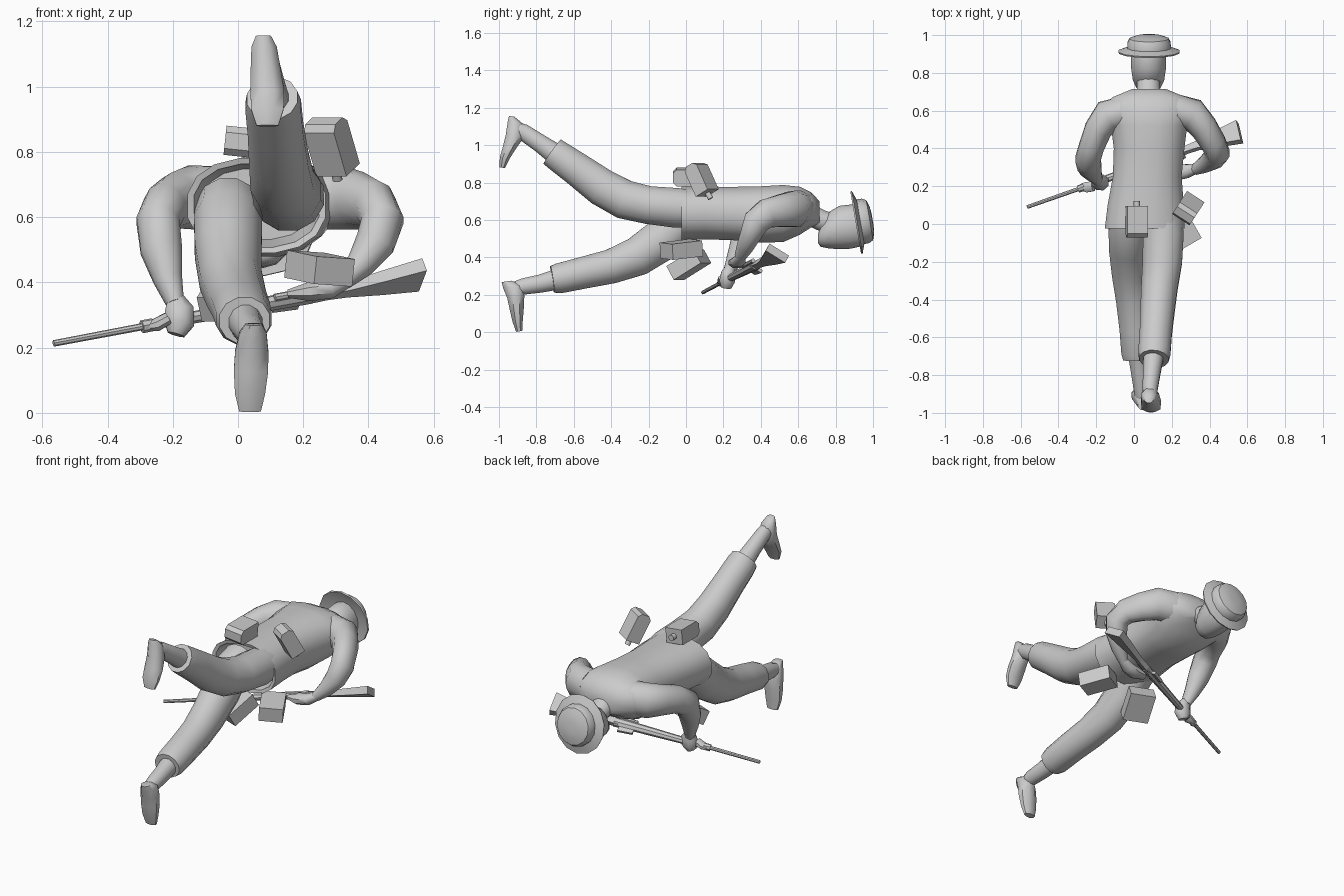
import bpy, bmesh, math
from mathutils import Vector, Matrix

grey = bpy.data.materials.new("plain grey")
grey.diffuse_color = (0.6, 0.6, 0.6, 1)


def finish(name, bm, smooth=None):
    bmesh.ops.recalc_face_normals(bm, faces=bm.faces)
    me = bpy.data.meshes.new(name)
    bm.to_mesh(me)
    bm.free()
    ob = bpy.data.objects.new(name, me)
    bpy.context.collection.objects.link(ob)
    me.materials.append(grey)
    if smooth:
        bpy.ops.object.select_all(action='DESELECT')
        ob.select_set(True)
        bpy.context.view_layer.objects.active = ob
        bpy.ops.object.shade_smooth_by_angle(angle=math.radians(smooth))
    return ob


def loft(name, rings, ref=(1, 0, 0), axis=None, n=12, power=1.0, smooth=50):
    """rings: (x, y, z, half size along ref, half size across)"""
    bm = bmesh.new()
    c = [Vector(r[:3]) for r in rings]
    loops = []
    for i, r in enumerate(rings):
        t = Vector(axis) if axis else c[min(i + 1, len(c) - 1)] - c[max(i - 1, 0)]
        t.normalize()
        u = Vector(ref)
        u = (u - t * u.dot(t)).normalized()
        v = t.cross(u)
        loop = []
        for k in range(n):
            a = 2 * math.pi * (k + 0.5) / n
            p, q = math.cos(a), math.sin(a)
            p = math.copysign(abs(p) ** power, p)
            q = math.copysign(abs(q) ** power, q)
            loop.append(bm.verts.new(c[i] + u * p * r[3] + v * q * r[4]))
        loops.append(loop)
    for a, b in zip(loops, loops[1:]):
        for k in range(n):
            bm.faces.new((a[k], a[(k + 1) % n], b[(k + 1) % n], b[k]))
    bm.faces.new(loops[0])
    bm.faces.new(loops[-1])
    return finish(name, bm, smooth)


def box(name, loc, size, rot, bevel=0.0):
    bm = bmesh.new()
    bmesh.ops.create_cube(bm, size=1)
    bmesh.ops.scale(bm, vec=size, verts=bm.verts)
    if bevel:
        ends = [e for e in bm.edges if abs(e.verts[0].co.z - e.verts[1].co.z) < 1e-5
                and e.verts[0].co.z > 0 and abs(e.verts[0].co.x - e.verts[1].co.x) > 1e-5]
        bmesh.ops.bevel(bm, geom=ends, offset=bevel, segments=1, affect='EDGES')
    m = Matrix.Identity(3)
    for ax, deg in rot:
        m = Matrix.Rotation(math.radians(deg), 3, ax) @ m
    bmesh.ops.transform(bm, matrix=Matrix.Translation(loc) @ m.to_4x4(), verts=bm.verts)
    return finish(name, bm)


# Jacket, with an open hollow hem at the waist
loft("jacket", [
    (0.06, 0.10, 0.64, 0.17, 0.11), (0.057, -0.02, 0.635, 0.195, 0.13),
    (0.057, -0.025, 0.635, 0.215, 0.148), (0.062, 0.10, 0.638, 0.205, 0.143),
    (0.07, 0.25, 0.635, 0.185, 0.145), (0.08, 0.40, 0.63, 0.19, 0.153),
    (0.08, 0.52, 0.635, 0.205, 0.155), (0.08, 0.61, 0.65, 0.235, 0.13),
    (0.08, 0.67, 0.655, 0.20, 0.095), (0.08, 0.715, 0.64, 0.09, 0.06)],
    axis=(0, 1, 0), n=16, power=0.85)

# Neck and head, face turned down
loft("neck", [(0.077, 0.66, 0.63, 0.07, 0.06), (0.077, 0.72, 0.60, 0.063, 0.058),
              (0.077, 0.80, 0.57, 0.06, 0.06)])
loft("head", [(0.077, 0.705, 0.50, 0.035, 0.022), (0.077, 0.72, 0.515, 0.065, 0.058),
              (0.077, 0.76, 0.545, 0.085, 0.096), (0.077, 0.82, 0.56, 0.094, 0.116),
              (0.077, 0.88, 0.565, 0.095, 0.118), (0.077, 0.94, 0.57, 0.085, 0.11)],
     axis=(0, 1, 0), n=14)

# Hat: brim underside, brim edge, band and crown in one lathe-like loft
hat_axis = Vector((0, 0.985, 0.17))
loft("hat", [tuple(Vector((0.08, 0.915, 0.588)) + hat_axis * d) + (r, r * 1.03)
             for d, r in [(0.01, 0.10), (-0.008, 0.163), (0.0, 0.166), (0.018, 0.118),
                          (0.045, 0.117), (0.068, 0.105), (0.08, 0.07), (0.084, 0.03)]],
     axis=hat_axis, n=14, smooth=40)

# Trouser legs, bare ankles and feet
loft("raised_trouser_leg", [
    (0.15, 0.08, 0.655, 0.10, 0.10), (0.155, -0.05, 0.665, 0.112, 0.11),
    (0.15, -0.20, 0.68, 0.108, 0.105), (0.135, -0.33, 0.71, 0.10, 0.108),
    (0.125, -0.45, 0.775, 0.094, 0.104), (0.115, -0.58, 0.87, 0.088, 0.093),
    (0.108, -0.68, 0.94, 0.088, 0.086), (0.105, -0.715, 0.965, 0.08, 0.083)])
loft("lower_trouser_leg", [
    (-0.03, 0.08, 0.63, 0.10, 0.10), (-0.03, -0.03, 0.585, 0.108, 0.115),
    (-0.03, -0.12, 0.50, 0.106, 0.118), (-0.022, -0.26, 0.405, 0.098, 0.108),
    (-0.005, -0.40, 0.352, 0.093, 0.095), (0.01, -0.55, 0.318, 0.09, 0.088),
    (0.018, -0.68, 0.288, 0.088, 0.083), (0.02, -0.715, 0.283, 0.08, 0.074)])
loft("raised_shin", [(0.105, -0.68, 0.94, 0.058, 0.06), (0.095, -0.78, 1.01, 0.048, 0.05),
                     (0.085, -0.87, 1.07, 0.042, 0.046), (0.085, -0.92, 1.09, 0.035, 0.04)])
loft("lower_shin", [(0.02, -0.68, 0.285, 0.055, 0.058), (0.03, -0.78, 0.26, 0.048, 0.05),
                    (0.04, -0.87, 0.245, 0.044, 0.045), (0.04, -0.92, 0.235, 0.035, 0.035)])
# Feet run from heel to toe, sole towards the back
loft("raised_foot", [
    (0.078, -0.932, 1.155, 0.025, 0.016), (0.08, -0.912, 1.12, 0.042, 0.045),
    (0.085, -0.915, 1.05, 0.05, 0.053), (0.09, -0.945, 0.985, 0.056, 0.038),
    (0.09, -0.97, 0.93, 0.054, 0.028), (0.09, -0.982, 0.88, 0.036, 0.016)],
    axis=(0, -0.15, -1), n=8)
loft("lower_foot", [
    (0.048, -0.96, 0.272, 0.028, 0.028), (0.046, -0.925, 0.245, 0.045, 0.058),
    (0.042, -0.91, 0.19, 0.055, 0.05), (0.04, -0.905, 0.13, 0.057, 0.042),
    (0.037, -0.90, 0.06, 0.05, 0.03), (0.037, -0.892, 0.005, 0.036, 0.018)],
    axis=(0, 0.15, -1), n=8)

# Arms: shoulder, elbow, wrist
loft("arm_left", [
    (-0.05, 0.59, 0.66, 0.09, 0.10), (-0.14, 0.57, 0.66, 0.09, 0.10),
    (-0.19, 0.50, 0.65, 0.075, 0.088), (-0.225, 0.41, 0.63, 0.068, 0.08),
    (-0.245, 0.34, 0.585, 0.068, 0.078), (-0.235, 0.30, 0.50, 0.066, 0.06),
    (-0.215, 0.265, 0.41, 0.046, 0.046), (-0.192, 0.235, 0.335, 0.028, 0.034)])
loft("arm_right", [
    (0.22, 0.60, 0.66, 0.09, 0.10), (0.31, 0.58, 0.66, 0.088, 0.10),
    (0.37, 0.51, 0.65, 0.075, 0.09), (0.42, 0.43, 0.635, 0.068, 0.08),
    (0.443, 0.375, 0.59, 0.066, 0.074), (0.42, 0.345, 0.52, 0.062, 0.058),
    (0.375, 0.315, 0.455, 0.045, 0.046), (0.325, 0.29, 0.405, 0.028, 0.032)])

# Gripping hands
loft("hand_left", [(-0.192, 0.24, 0.35, 0.028, 0.026), (-0.18, 0.225, 0.315, 0.048, 0.04),
                   (-0.18, 0.22, 0.275, 0.05, 0.045), (-0.19, 0.215, 0.24, 0.028, 0.03)], n=8)
loft("fingers_left", [(-0.215, 0.20, 0.29, 0.02, 0.028), (-0.25, 0.195, 0.27, 0.022, 0.03),
                      (-0.285, 0.195, 0.262, 0.012, 0.018)], ref=(0, 0, 1), n=8)
loft("hand_right", [(0.335, 0.295, 0.41, 0.026, 0.026), (0.28, 0.28, 0.38, 0.032, 0.04),
                    (0.22, 0.27, 0.372, 0.032, 0.045), (0.155, 0.28, 0.365, 0.014, 0.028)],
     ref=(0, 0, 1), n=8)

# Rifle: rings laid along one straight line, wide direction across the stock
muzzle, butt = Vector((-0.565, 0.09, 0.213)), Vector((0.56, 0.485, 0.425))
wide = (-0.1, 0.87, -0.5)


def rifle_part(name, rings, n=8, power=1.0):
    loft(name, [tuple(muzzle.lerp(butt, t) + Vector(wide) * d) + (a, b)
                for t, d, a, b in rings], ref=wide, axis=butt - muzzle, n=n, power=power, smooth=30)


rifle_part("rifle_barrel", [(0, 0, 0.01, 0.01), (0.45, 0, 0.012, 0.012)])
rifle_part("rifle_front_band", [(0.24, 0, 0.02, 0.02), (0.27, 0, 0.02, 0.02)])
rifle_part("rifle_forestock", [(0.27, 0, 0.014, 0.014), (0.36, 0.002, 0.02, 0.018),
                               (0.56, 0.004, 0.026, 0.022), (0.70, 0.006, 0.03, 0.023)])
rifle_part("rifle_buttstock", [(0.68, 0.006, 0.03, 0.022), (0.75, 0.008, 0.024, 0.022),
                               (0.80, 0.01, 0.03, 0.022), (0.90, 0.008, 0.06, 0.028),
                               (1.0, 0.004, 0.088, 0.032)], n=4)
rifle_part("rifle_bolt", [(0.60, -0.026, 0.012, 0.012), (0.74, -0.026, 0.012, 0.012)])
rifle_part("rifle_magazine", [(0.60, 0.035, 0.025, 0.012), (0.67, 0.04, 0.03, 0.012)], n=4)

# Pouches and canteens carried around the waist
box("canteen_side", (0.285, 0.08, 0.82), (0.11, 0.085, 0.17), [('X', 28), ('Z', -33)], 0.02)
box("canteen_back", (0.015, 0.012, 0.83), (0.11, 0.09, 0.165), [('X', 90), ('Y', 6)], 0.02)
loft("canteen_back_cap", [(0.015, 0.09, 0.83, 0.018, 0.018), (0.015, 0.122, 0.83, 0.018, 0.018)], n=8)
loft("canteen_side_cap", [(0.30, 0.115, 0.745, 0.016, 0.016), (0.305, 0.132, 0.715, 0.016, 0.016)], n=8)
box("pouch_right", (0.25, -0.025, 0.443), (0.135, 0.185, 0.085), [('X', 4), ('Z', 30), ('Y', 4)])
box("pouch_left", (-0.02, 0.015, 0.362), (0.15, 0.18, 0.085), [('X', 30), ('Z', -22)])
